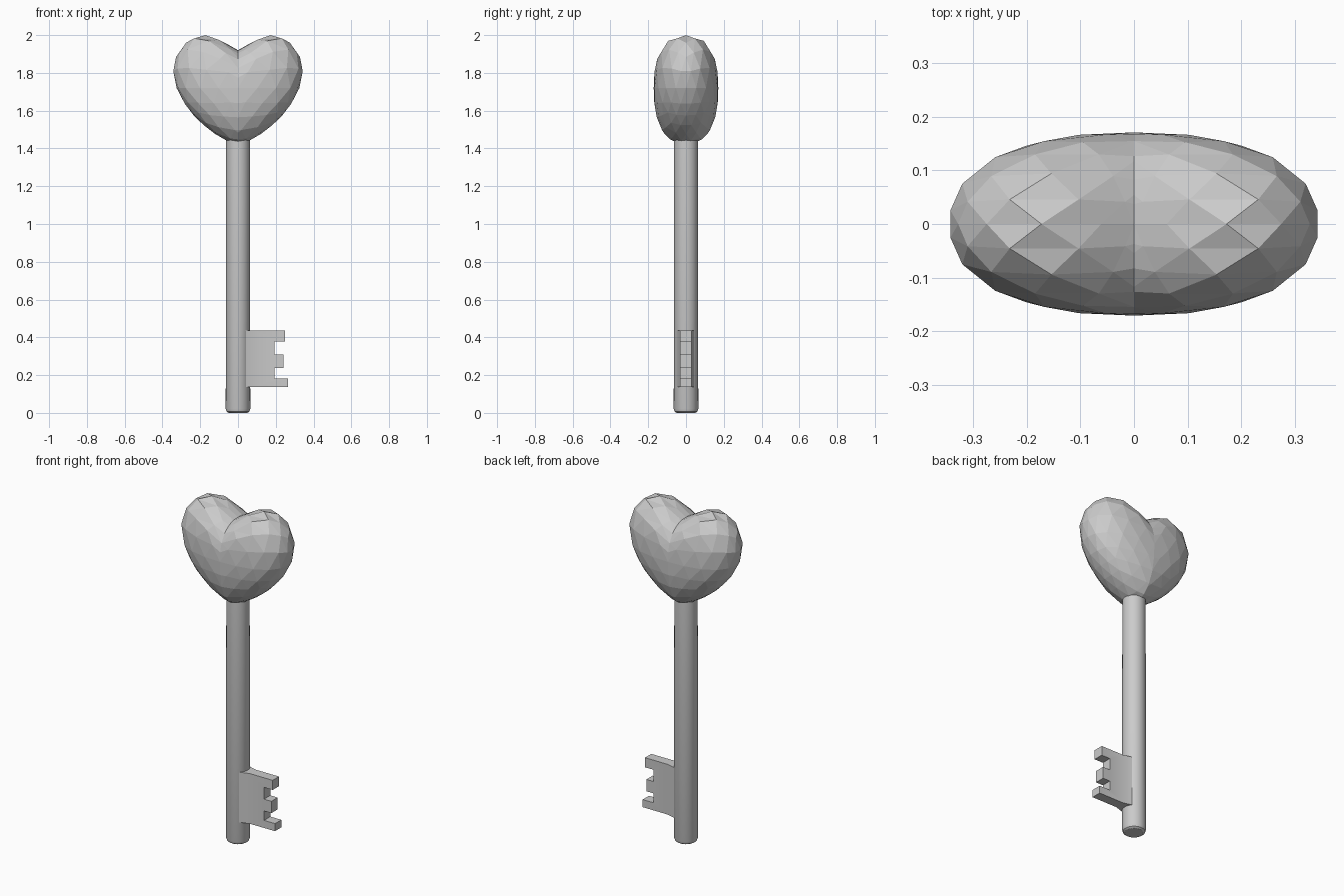
import bpy, bmesh, math
from mathutils import Vector

if "Cube" in bpy.data.objects:
    bpy.data.objects.remove(bpy.data.objects["Cube"])


def finish(bm, name, smooth=False):
    bmesh.ops.recalc_face_normals(bm, faces=bm.faces[:])
    mesh = bpy.data.meshes.new(name)
    bm.to_mesh(mesh)
    bm.free()
    obj = bpy.data.objects.new(name, mesh)
    bpy.context.collection.objects.link(obj)
    if smooth:
        bpy.ops.object.select_all(action='DESELECT')
        obj.select_set(True)
        bpy.context.view_layer.objects.active = obj
        bpy.ops.object.shade_smooth_by_angle(angle=math.radians(35))
    return obj


# Heart bow: faceted sphere, pushed out to a half heart outline and mirrored
CZ = 1.72
outline = [(0, 1.425), (0.06, 1.44), (0.16, 1.50), (0.27, 1.61), (0.33, 1.73),
           (0.347, 1.79), (0.335, 1.87), (0.30, 1.94), (0.24, 1.987), (0.17, 2.0),
           (0.11, 1.983), (0, 1.92)]


def heart_radius(dx, dz):
    """Distance from the heart centre to its outline along (dx, dz)."""
    for (x1, z1), (x2, z2) in zip(outline, outline[1:]):
        z1, z2 = z1 - CZ, z2 - CZ
        a = dx * z1 - dz * x1
        b = dx * z2 - dz * x2
        if a <= 1e-6 and b >= -1e-6 and b - a > 1e-9:
            t = min(max(-a / (b - a), 0), 1)
            return math.hypot(x1 + (x2 - x1) * t, z1 + (z2 - z1) * t)
    return 0.28


bm = bmesh.new()
bmesh.ops.create_icosphere(bm, subdivisions=3, radius=1)
bmesh.ops.bisect_plane(bm, geom=bm.verts[:] + bm.edges[:] + bm.faces[:], dist=0.03,
                       plane_co=(0, 0, 0), plane_no=(-1, 0, 0), clear_outer=True)
for v in bm.verts:
    if abs(v.co.x) < 0.03:
        v.co.x = 0
    d = v.co.normalized()
    c, s = math.hypot(d.x, d.z), d.y
    k = (c ** 2.4 + abs(s) ** 2.4) ** (-1 / 2.4)
    if c < 1e-5:
        v.co = Vector((0, 0.171 * s, CZ))
        continue
    r = heart_radius(d.x / c, d.z / c) * k
    v.co = Vector((d.x * r, 0.171 * s * k, CZ + d.z * r))
heart = finish(bm, "heart_bow")
mirror = heart.modifiers.new("mirror", 'MIRROR')
mirror.use_axis[0] = True
mirror.merge_threshold = 0.002

# Shaft: round rod with a small rounded lower end
bm = bmesh.new()
sides = 32
rings = [(0.050, 0.0), (0.060, 0.007), (0.065, 0.022), (0.063, 1.48)]
loops = [[bm.verts.new((r * math.cos(2 * math.pi * i / sides),
                        r * math.sin(2 * math.pi * i / sides), z))
          for i in range(sides)] for r, z in rings]
for lo, hi in zip(loops, loops[1:]):
    for i in range(sides):
        j = (i + 1) % sides
        bm.faces.new((lo[i], lo[j], hi[j], hi[i]))
bm.faces.new(loops[0])
bm.faces.new(loops[-1])
finish(bm, "shaft", smooth=True)

# Bit: toothed plate, flared slightly where it meets the shaft
bm = bmesh.new()
root = [(0.04, 0.435), (0.04, 0.137)]
neck = [(0.10, 0.137), (0.10, 0.435)]
teeth = [(0.265, 0.137), (0.265, 0.182), (0.193, 0.182), (0.193, 0.238),
         (0.241, 0.238), (0.241, 0.308), (0.193, 0.308), (0.193, 0.378),
         (0.25, 0.378), (0.25, 0.435)]
make = lambda pts: [bm.verts.new((x, -0.031, z)) for x, z in pts]
rv, nv, tv = make(root), make(neck), make(teeth)
faces = [bm.faces.new(rv + nv), bm.faces.new([nv[1], nv[0]] + tv)]
ext = bmesh.ops.extrude_face_region(bm, geom=faces, use_keep_orig=True)
for v in ext["geom"]:
    if isinstance(v, bmesh.types.BMVert):
        v.co.y = 0.028
for v in bm.verts:
    if v.co.x < 0.05:
        v.co.y *= 1.6
finish(bm, "key_bit", smooth=True)
